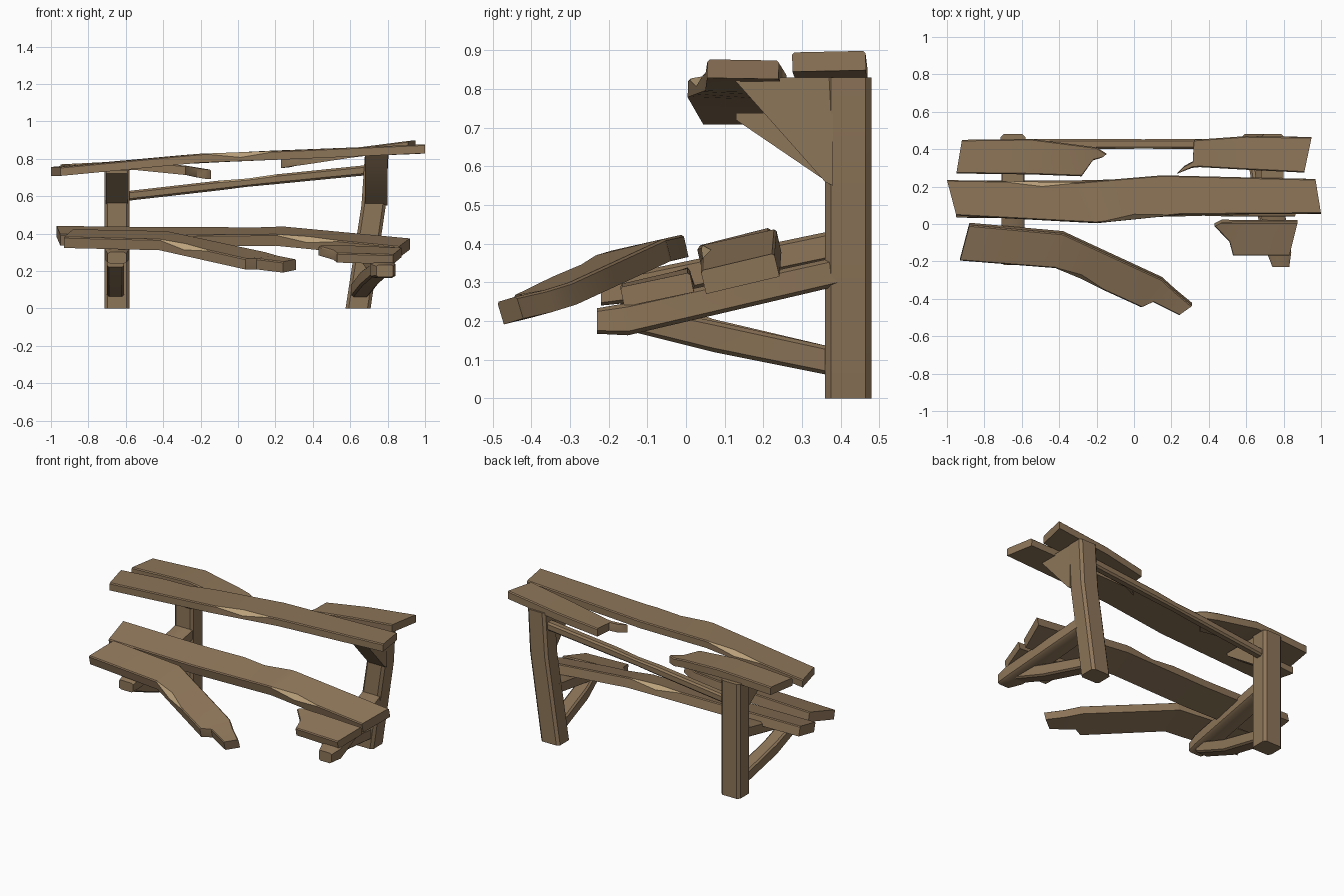
import bpy, bmesh, math
from mathutils import Vector as V

if "Cube" in bpy.data.objects:
    bpy.data.objects.remove(bpy.data.objects["Cube"])


def material(name, rgb):
    m = bpy.data.materials.new(name)
    m.diffuse_color = (*rgb, 1)
    m.use_nodes = True
    m.node_tree.nodes["Principled BSDF"].inputs["Base Color"].default_value = m.diffuse_color
    return m


WOOD = material("weathered brown wood", (0.27, 0.18, 0.10))
FRESH = material("pale chipped wood", (0.50, 0.36, 0.20))


def loft(name, rings, pale=()):
    """Skin a list of equal rings; pale holds (ring, side) faces in the chip colour."""
    bm = bmesh.new()
    vs = [[bm.verts.new(p) for p in r] for r in rings]
    n = len(vs[0])
    for i in range(len(vs) - 1):
        for k in range(n):
            j = (k + 1) % n
            f = bm.faces.new((vs[i][k], vs[i][j], vs[i + 1][j], vs[i + 1][k]))
            f.material_index = 1 if (i, k) in pale else 0
    bm.faces.new(vs[0])
    bm.faces.new(vs[-1])
    bmesh.ops.recalc_face_normals(bm, faces=bm.faces)
    me = bpy.data.meshes.new(name)
    bm.to_mesh(me)
    bm.free()
    ob = bpy.data.objects.new(name, me)
    bpy.context.collection.objects.link(ob)
    me.materials.append(WOOD)
    me.materials.append(FRESH)
    bpy.ops.object.select_all(action='DESELECT')
    ob.select_set(True)
    bpy.context.view_layer.objects.active = ob
    bpy.ops.object.shade_smooth_by_angle(angle=math.radians(35))
    return ob


def plank(name, sections, t, chips={}):
    """Plank along x from (front point, back point) pairs.
    chips: segment -> (side, start, end), a long shaving off the top edge."""
    rings, pale = [], set()

    def ring(f, b, cf=0.006, cb=0.006):
        w = (b - f).normalized()
        n = V((1, 0, 0)).cross(w).normalized()
        h = n * t / 2
        rings.append([f + h - n * cf, f + h + w * cf, b + h - w * cb,
                      b + h - n * cb, b - h, f - h])

    pts = [(V(f), V(b)) for f, b in sections]
    for i, (f, b) in enumerate(pts):
        ring(f, b)
        if i in chips:
            side, t0, t1 = chips[i]
            f2, b2 = pts[i + 1]
            for u, c in ((t0, 0.006), ((t0 + t1) / 2, 0.028), (t1, 0.006)):
                cut = (c, 0.006) if side == "front" else (0.006, c)
                ring(f.lerp(f2, u), b.lerp(b2, u), *cut)
            k = 0 if side == "front" else 2
            pale |= {(len(rings) - 3, k), (len(rings) - 2, k)}
    return loft(name, rings, pale)


def beam(name, stations, u, v, c=0.25, pale=()):
    """Chamfered beam from (centre, half width, half height) stations."""
    u, v = V(u), V(v)
    shape = [(1, 1 - c), (1 - c, 1), (c - 1, 1), (-1, 1 - c),
             (-1, c - 1), (c - 1, -1), (1 - c, -1), (1, c - 1)]
    return loft(name, [[V(p) + u * a * x + v * b * y for x, y in shape]
                       for p, a, b in stations], pale)


X, Y, Z = (1, 0, 0), (0, 1, 0), (0, 0, 1)

# Posts: left upright, right leaning with a bend
beam("left_post", [((-.647, .42, 0), .067, .06), ((-.647, .42, .74), .067, .06)], X, Y)
beam("right_post", [((.642, .42, 0), .067, .06), ((.725, .42, .55), .065, .06),
                    ((.742, .42, .83), .063, .06)], X, Y)

# Triangular brackets under the table top
for name, x0, x1, prof in (
        ("left_bracket", -.705, -.59, [(.38, .55), (.13, .72), (.13, .738), (.38, .738)]),
        ("right_bracket", .68, .80, [(.38, .55), (.36, .56), (.12, .83), (.38, .83)])):
    loft(name, [[(x, y, z) for y, z in prof] for x in (x0, x1)])

# Seat arms and the diagonal struts below them
beam("left_seat_arm", [((-.647, .40, .40), .062, .038), ((-.647, -.15, .285), .062, .038),
                       ((-.647, -.22, .27), .05, .03)], X, Z)
beam("right_seat_arm", [((.69, .40, .33), .062, .038), ((.775, -.15, .205), .066, .042),
                        ((.785, -.23, .2), .045, .033)], X, Z)
beam("left_strut", [((-.655, .38, .095), .045, .037), ((-.655, .07, .165), .045, .04),
                    ((-.655, -.17, .255), .045, .035)], X, Z)
beam("right_strut", [((.65, .38, .095), .047, .037), ((.70, .07, .16), .047, .04),
                     ((.76, -.15, .21), .045, .035)], X, Z)

# Back rail between the posts
beam("back_rail", [((-.60, .428, .60), .027, .026), ((-.1, .428, .657), .027, .026),
                   ((.05, .428, .672), .025, .022), ((.2, .428, .69), .027, .026),
                   ((.69, .428, .739), .027, .027)], Y, Z, 0.4,
     pale={(1, 2), (2, 2)})

# Table top planks
plank("top_front_plank", [
    ((-.95, .045, .732), (-1, .235, .732)),
    ((-.2, .005, .803), (-.3, .222, .795)),
    ((.25, .05, .820), (.15, .26, .818)),
    ((1, .055, .853), (.97, .24, .850))], .048,
    {0: ("back", .45, .97), 1: ("front", .1, .85)})
plank("top_back_left_plank", [
    ((-.95, .27, .745), (-.92, .45, .745)),
    ((-.55, .265, .765), (-.55, .455, .765)),
    ((-.28, .255, .738), (-.28, .42, .738)),
    ((-.22, .34, .725), (-.2, .41, .725)),
    ((-.17, .355, .717), (-.145, .375, .717))], .05)
plank("top_back_right_plank", [
    ((.23, .27, .775), (.27, .31, .778)),
    ((.31, .30, .788), (.315, .335, .788)),
    ((.35, .304, .792), (.32, .45, .792)),
    ((.60, .29, .83), (.60, .47, .83)),
    ((.91, .275, .87), (.95, .465, .874))], .05)

# Seat planks, tilted forward
plank("seat_back_plank", [
    ((-.95, .04, .365), (-.97, .225, .412)),
    ((-.35, .035, .36), (-.35, .225, .405)),
    ((.2, .045, .365), (.25, .24, .408)),
    ((.86, .045, .30), (.92, .235, .345))], .062,
    {1: ("back", .4, .95), 2: ("front", .02, .5)})
plank("seat_front_left_plank", [
    ((-.93, -.19, .352), (-.88, 0, .395)),
    ((-.42, -.23, .340), (-.38, -.045, .385)),
    ((.04, -.44, .237), (.15, -.29, .272)),
    ((.10, -.41, .237), (.22, -.355, .252)),
    ((.24, -.48, .220), (.31, -.43, .235))], .06,
    {1: ("front", .02, .55)})
plank("seat_front_right_shard", [
    ((.43, -.005, .308), (.47, .015, .315)),
    ((.51, -.09, .285), (.55, .015, .313)),
    ((.53, -.165, .27), (.60, .015, .312)),
    ((.83, -.165, .262), (.875, .015, .30))], .052)
